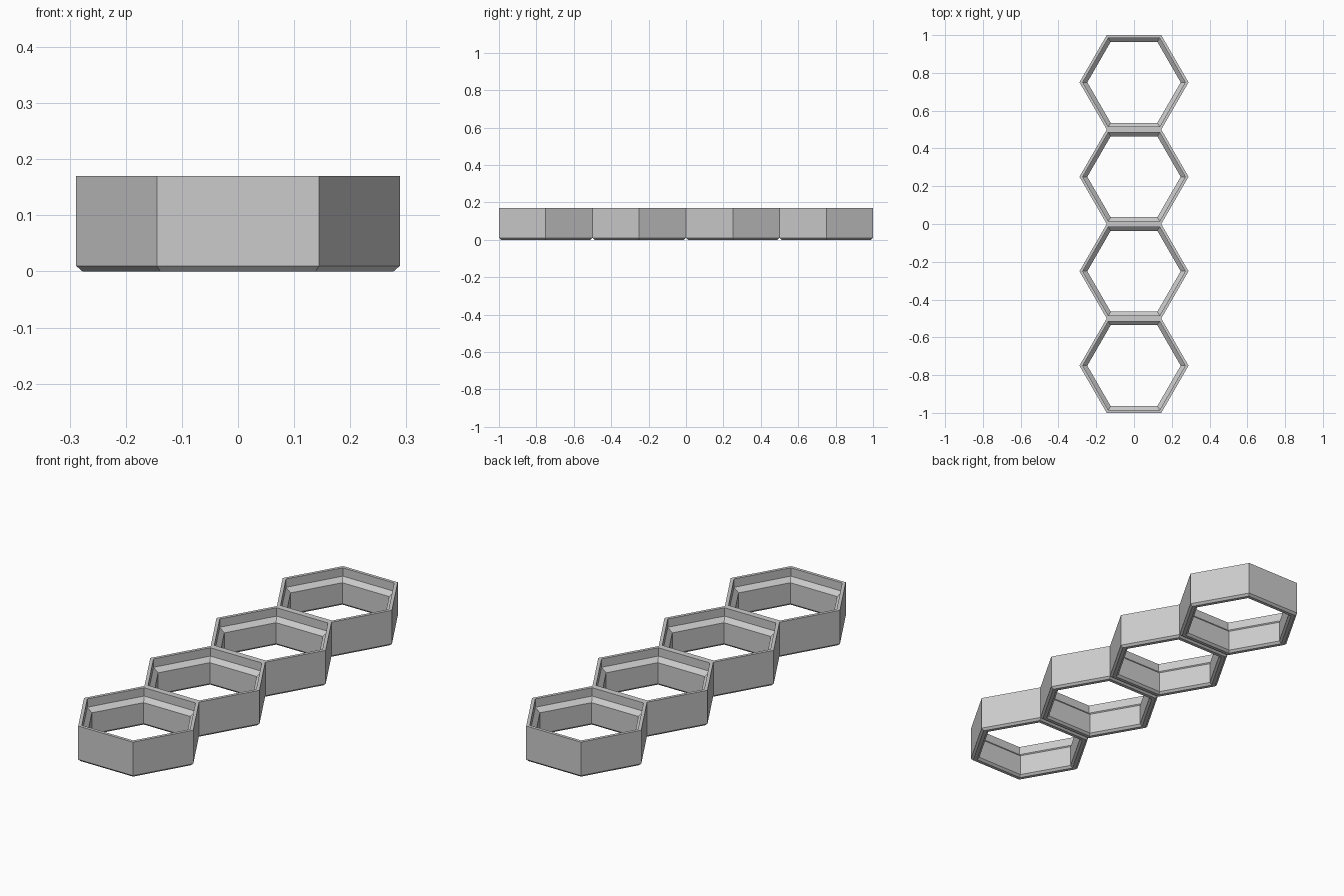
import bpy
import bmesh
from math import cos, sin, radians

cube = bpy.data.objects.get("Cube")
if cube:
    bpy.data.objects.remove(cube, do_unlink=True)

PITCH = 0.5      # distance between flats of one cell
HEIGHT = 0.17
BEVEL = 0.01

# One plain grey for the whole frame
grey = bpy.data.materials.new("light grey")
grey.use_nodes = True
colour = (0.6, 0.6, 0.6, 1)
grey.diffuse_color = colour
grey.node_tree.nodes["Principled BSDF"].inputs["Base Color"].default_value = colour

# Wall cross-section: (distance from cell centre to flat, height)
OUTER, SEAT, INNER = PITCH / 2, 0.235, 0.214
profile = [
    (OUTER - BEVEL, 0), (OUTER, BEVEL), (OUTER, HEIGHT),   # bevelled outer wall
    (SEAT, HEIGHT), (SEAT, 0.13),                          # rim and upper recess
    (INNER, 0.11), (INNER, BEVEL), (INNER + BEVEL, 0),     # sloped ledge, lower wall
]


def hexagon_ring(name):
    """Sweep the wall profile around six corners."""
    bm = bmesh.new()
    loops = []
    for i in range(6):
        a = radians(60 * i)
        loops.append([bm.verts.new((r / cos(radians(30)) * cos(a),
                                    r / cos(radians(30)) * sin(a), z))
                      for r, z in profile])
    n = len(profile)
    for i in range(6):
        here, there = loops[i], loops[(i + 1) % 6]
        for j in range(n):
            k = (j + 1) % n
            bm.faces.new((here[j], there[j], there[k], here[k]))
    bmesh.ops.recalc_face_normals(bm, faces=bm.faces)
    mesh = bpy.data.meshes.new(name)
    bm.to_mesh(mesh)
    bm.free()
    mesh.materials.append(grey)
    return mesh


# Row of four cells joined flat to flat
ring_mesh = hexagon_ring("hexagon_ring")
for i in range(4):
    ring = bpy.data.objects.new(f"hexagon_ring_{i + 1}", ring_mesh)
    ring.location.y = (i - 1.5) * PITCH
    bpy.context.collection.objects.link(ring)
